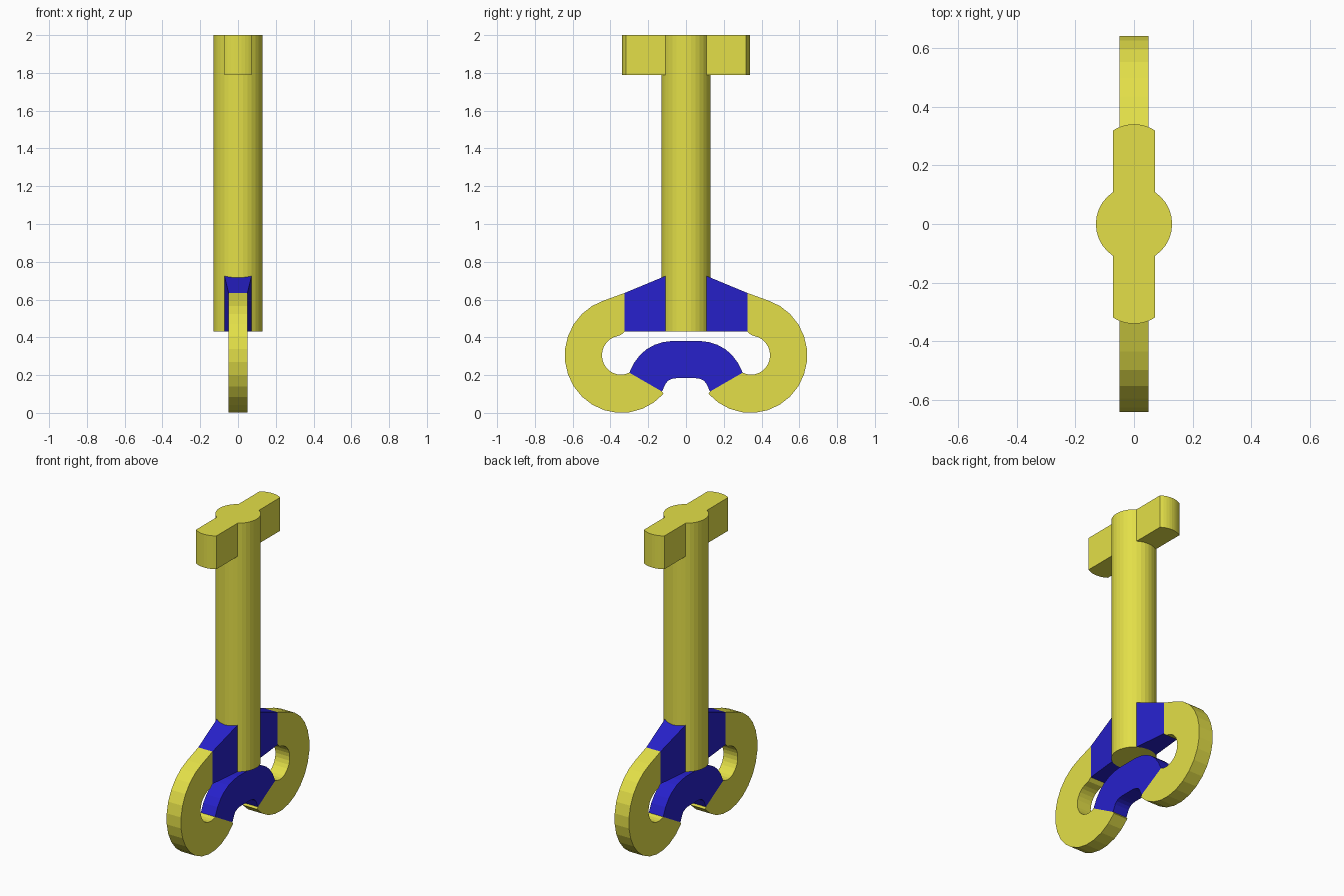
import bpy, bmesh, math

if "Cube" in bpy.data.objects:
    bpy.data.objects.remove(bpy.data.objects["Cube"])


def material(name, color):
    m = bpy.data.materials.new(name)
    m.diffuse_color = color
    m.use_nodes = True
    m.node_tree.nodes["Principled BSDF"].inputs["Base Color"].default_value = m.diffuse_color
    return m


YELLOW = material("yellow", (0.77, 0.74, 0.065, 1))
BLUE = material("blue", (0.02, 0.015, 0.60, 1))


def loft(name, a, b, mat, mirror=True):
    """Closed solid between two matching outlines, optionally mirrored in y."""
    bm = bmesh.new()
    va = [bm.verts.new(p) for p in a]
    vb = [bm.verts.new(p) for p in b]
    bm.faces.new(va)
    bm.faces.new(vb[::-1])
    n = len(a)
    for i in range(n):
        j = (i + 1) % n
        bm.faces.new((va[i], vb[i], vb[j], va[j]))
    bmesh.ops.recalc_face_normals(bm, faces=bm.faces)
    me = bpy.data.meshes.new(name)
    bm.to_mesh(me)
    bm.free()
    me.materials.append(mat)
    ob = bpy.data.objects.new(name, me)
    bpy.context.collection.objects.link(ob)
    if mirror:
        mod = ob.modifiers.new("mirror", "MIRROR")
        mod.use_axis = (False, True, False)
        mod.use_mirror_merge = False
    return ob


def arc(cx, cy, rx, ry, a0, a1, n):
    angles = [math.radians(a0 + (a1 - a0) * i / n) for i in range(n + 1)]
    return [(cx + rx * math.cos(t), cy + ry * math.sin(t)) for t in angles]


def plate(name, yz, half, mat, mirror=True):
    return loft(name, [(-half, y, z) for y, z in yz],
                [(half, y, z) for y, z in yz], mat, mirror)


R = 0.13          # shaft radius
W = 0.072         # half width of the bars
T = 0.05          # half thickness of the rings
A = math.degrees(math.acos(W / R))

# Round shaft
shaft = arc(0, 0, R, R, 0, 348.75, 31)
loft("shaft", [(x, y, 0.43) for x, y in shaft], [(x, y, 2.0) for x, y in shaft],
     YELLOW, mirror=False)

# Rounded-end cross bars at the top, fitted against the shaft
hug = arc(0, 0, R, R, 180 - A, A, 6)
bar = hug + arc(0, 0.21, R, R, A, 180 - A, 8)
loft("cross_bar", [(x, y, 1.79) for x, y in bar], [(x, y, 2.0) for x, y in bar], YELLOW)

# Tapered shoulders between the shaft and the rings
shoulder = hug + [(T, 0.325), (-T, 0.325)]
loft("shoulder", [(x, y, 0.43) for x, y in shoulder],
     [(x, y, 0.725 - (y - 0.108) * 0.09 / 0.217) for x, y in shoulder], BLUE)

# Open side rings
outer = arc(0.342, 0.305, 0.30, 0.305, 72, -138, 16)
inner = arc(0.345, 0.305, 0.10, 0.103, -118, 68, 14)
ring = ([(0.325, 0.635)] + outer + [(0.127, 0.113), (0.30, 0.213)]
        + inner + [(0.345, 0.412), (0.325, 0.43)])
plate("side_ring", ring, T, YELLOW)

# Arched bridge joining the rings
top = [(0.30, 0.213), (0.275, 0.265), (0.243, 0.307), (0.21, 0.336),
       (0.165, 0.361), (0.12, 0.375), (0.07, 0.381)]
low = [(0.05, 0.184), (0.075, 0.180), (0.095, 0.170), (0.108, 0.155),
       (0.127, 0.113)]
half = top[::-1]
bridge = [(-y, z) for y, z in top] + half[:] + low[::-1] + [(-y, z) for y, z in low]
plate("bridge", bridge, T, BLUE, mirror=False)
